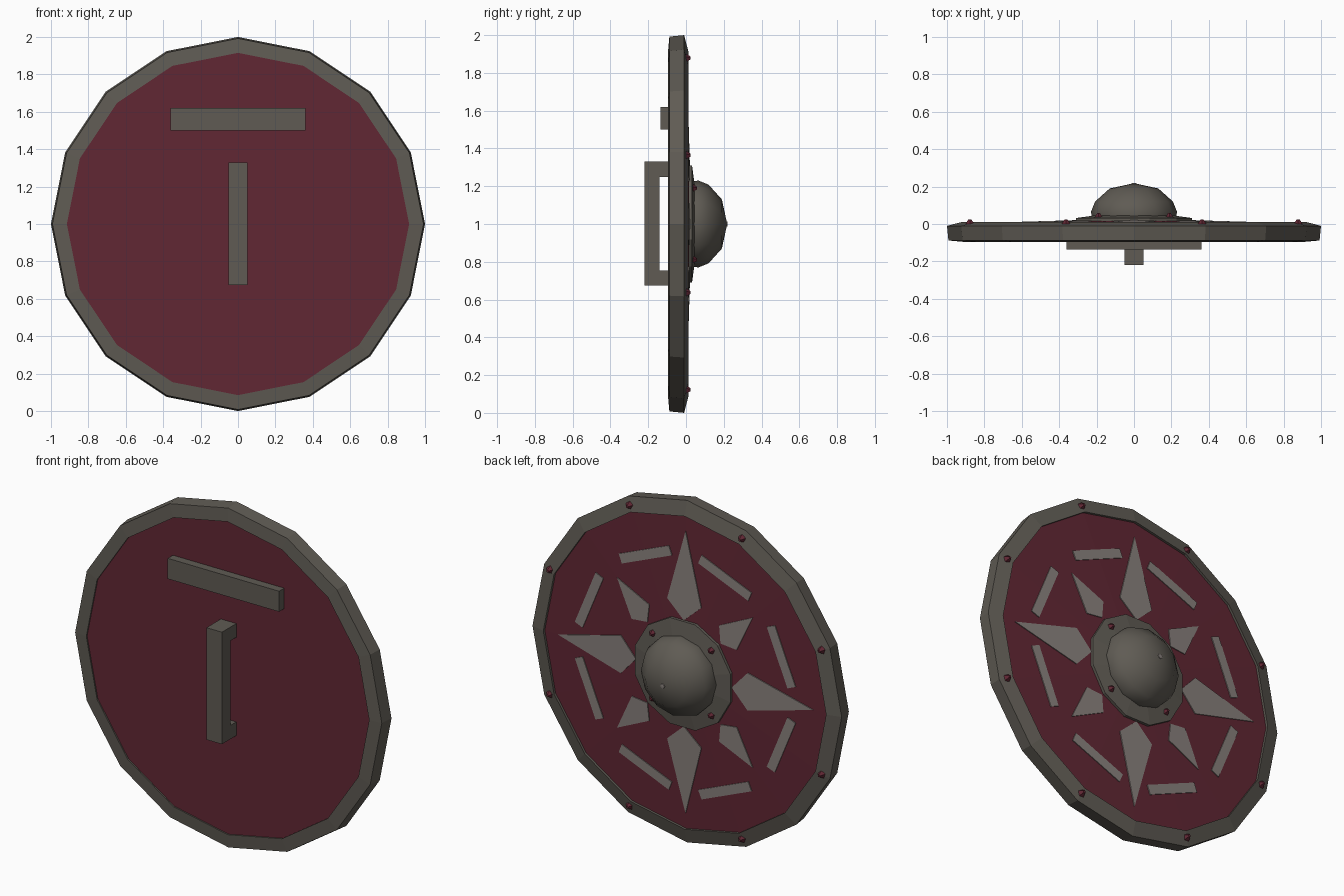
import bpy, bmesh, math
from math import sin, cos, pi, radians

cube = bpy.data.objects.get("Cube")
if cube:
    bpy.data.objects.remove(cube, do_unlink=True)


def material(name, rgb):
    m = bpy.data.materials.new(name)
    m.use_nodes = True
    m.diffuse_color = (*rgb, 1)
    bsdf = m.node_tree.nodes["Principled BSDF"]
    bsdf.inputs["Base Color"].default_value = (*rgb, 1)
    bsdf.inputs["Roughness"].default_value = 0.8
    return m


IRON = material("dark iron", (0.115, 0.105, 0.088))
RED = material("deep red", (0.12, 0.02, 0.034))
PALE = material("pale grey paint", (0.25, 0.22, 0.205))


def polar(r, angle, y):
    """Point on the shield at a radius and an angle around its centre."""
    return (r * cos(angle), y, 1 + r * sin(angle))


def finish(name, bm, mat):
    bmesh.ops.recalc_face_normals(bm, faces=bm.faces)
    mesh = bpy.data.meshes.new(name)
    bm.to_mesh(mesh)
    bm.free()
    mesh.materials.append(mat)
    obj = bpy.data.objects.new(name, mesh)
    bpy.context.collection.objects.link(obj)
    return obj


def lathe(name, profile, sides, mat, phase=0.0, closed=False):
    """Spin (radius, y) points about the shield axis; radius 0 makes a pole."""
    bm = bmesh.new()
    rings = []
    for r, y in profile:
        count = sides if r else 1
        ring = [bm.verts.new(polar(r, phase + 2 * pi * i / sides, y)) for i in range(count)]
        rings.append(ring if r else ring * sides)
    pairs = list(zip(rings, rings[1:]))
    if closed:
        pairs.append((rings[-1], rings[0]))
    for a, b in pairs:
        for i in range(sides):
            j = (i + 1) % sides
            bm.faces.new(list(dict.fromkeys((a[i], a[j], b[j], b[i]))))
    return finish(name, bm, mat)


def box(name, x, y, z, mat):
    bm = bmesh.new()
    bmesh.ops.create_cube(bm, size=1)
    for v in bm.verts:
        v.co = [lo + (c + 0.5) * (hi - lo) for c, (lo, hi) in zip(v.co, (x, y, z))]
    return finish(name, bm, mat)


def board_y(r):
    """Height of the slightly coned back of the board."""
    return 0.025 - 0.03 * r


def plate(name, outline, angle, mat):
    """Thin painted plate; outline holds (outward, sideways) points."""
    bm = bmesh.new()
    layers = []
    for lift in (-0.003, 0.005):
        layer = []
        for u, v in outline:
            r = math.hypot(u, v)
            layer.append(bm.verts.new(polar(r, angle + math.atan2(v, u), board_y(r) + lift)))
        layers.append(layer)
        bm.faces.new(layer)
    low, high = layers
    for i in range(len(outline)):
        j = (i + 1) % len(outline)
        bm.faces.new((low[i], low[j], high[j], high[i]))
    return finish(name, bm, mat)


def stud(name, r, angle, y, size, height):
    """Small four-sided pointed stud with a flattened tip."""
    bm = bmesh.new()
    bmesh.ops.create_cone(bm, cap_ends=True, segments=5, radius1=size,
                          radius2=size * 0.35, depth=height)
    cx, cy, cz = polar(r, angle, y)
    for v in bm.verts:
        v.co = (cx + v.co.x, cy + v.co.z + height / 2, cz + v.co.y)
    return finish(name, bm, RED)


# Board and chamfered rim
lathe("board", [(0, -0.087), (0.92, -0.087), (0.92, board_y(0.92)), (0, board_y(0))], 16, RED)
lathe("rim", [(0.915, -0.095), (0.992, -0.088), (1.0, -0.01), (0.915, 0.012)], 16, IRON, closed=True)

# Boss: flange, dome and tip
lathe("boss_flange", [(0.32, 0.0), (0.32, 0.032), (0.2, 0.048), (0, 0.048)], 12, IRON, phase=pi / 12)
dome = lathe("boss_dome", [(0.225, 0.03), (0.23, 0.065), (0.208, 0.12), (0.13, 0.19), (0, 0.218)], 12, IRON)
for p in dome.data.polygons:
    p.use_smooth = True
lathe("boss_tip", [(0.016, 0.208), (0.013, 0.219), (0, 0.22)], 8, PALE)

# Painted star and ring of bars on the back
long_point = [(0.31, 0), (0.41, 0.11), (0.825, 0), (0.41, -0.11)]
short_point = [(0.335, 0), (0.4, 0.08), (0.62, 0), (0.4, -0.08)]
bar = [(0.645, -0.175), (0.645, 0.175), (0.7, 0.175), (0.7, -0.175)]
for i in range(4):
    plate(f"star_long_point_{i + 1}", long_point, i * pi / 2, PALE)
    plate(f"star_short_point_{i + 1}", short_point, (i + 0.5) * pi / 2, PALE)
    stud(f"boss_stud_{i + 1}", 0.268, (i + 0.5) * pi / 2, 0.036, 0.022, 0.022)
for i in range(8):
    angle = radians(22.5 + 45 * i)
    plate(f"painted_bar_{i + 1}", bar, angle, PALE)
    stud(f"rim_stud_{i + 1}", 0.95, angle, 0.0, 0.024, 0.025)

# Arm plate and hand grip on the front
box("arm_plate", (-0.36, 0.36), (-0.135, -0.08), (1.5, 1.62), IRON)
box("grip", (-0.05, 0.05), (-0.22, -0.14), (0.675, 1.33), IRON)
for name, z in (("upper_grip_mount", 1.25), ("lower_grip_mount", 0.675)):
    box(name, (-0.05, 0.05), (-0.14, -0.08), (z, z + 0.08), IRON)
